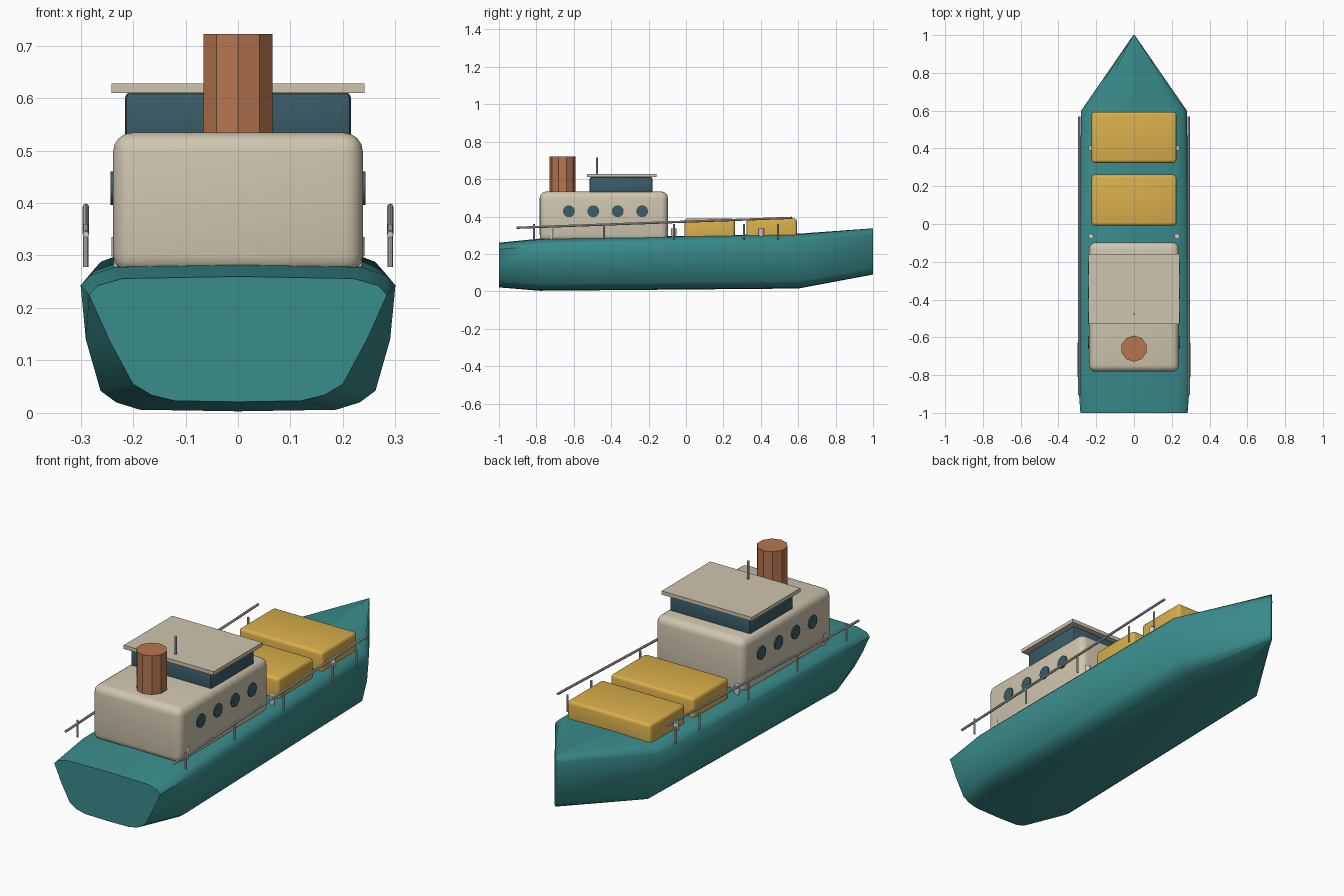
import bpy, bmesh, math
from mathutils import Vector

if "Cube" in bpy.data.objects:
    bpy.data.objects.remove(bpy.data.objects["Cube"])


def material(name, rgb):
    m = bpy.data.materials.new(name)
    m.diffuse_color = (*rgb, 1)
    m.use_nodes = True
    m.node_tree.nodes["Principled BSDF"].inputs["Base Color"].default_value = m.diffuse_color
    return m


TEAL = material("teal", (0.042, 0.262, 0.262))
CREAM = material("cream", (0.63, 0.56, 0.43))
BLUE = material("dark_blue", (0.042, 0.107, 0.136))
YELLOW = material("yellow", (0.70, 0.43, 0.07))
RUST = material("rust", (0.47, 0.18, 0.08))


def finish(name, bm, mat=None, smooth=None):
    bmesh.ops.recalc_face_normals(bm, faces=bm.faces)
    me = bpy.data.meshes.new(name)
    bm.to_mesh(me)
    bm.free()
    ob = bpy.data.objects.new(name, me)
    bpy.context.collection.objects.link(ob)
    if mat:
        me.materials.append(mat)
    if smooth:
        bpy.ops.object.select_all(action='DESELECT')
        ob.select_set(True)
        bpy.context.view_layer.objects.active = ob
        bpy.ops.object.shade_smooth_by_angle(angle=math.radians(smooth))
    return ob


def box(name, lo, hi, mat, bevel=0, segments=3):
    bm = bmesh.new()
    bmesh.ops.create_cube(bm, size=1)
    for v in bm.verts:
        v.co = [l + (c + 0.5) * (h - l) for c, l, h in zip(v.co, lo, hi)]
    if bevel:
        bmesh.ops.bevel(bm, geom=bm.edges[:], offset=bevel, segments=segments,
                        profile=0.5, affect='EDGES')
    return finish(name, bm, mat, 40 if bevel else None)


def rod(name, a, b, r, sides=8, mat=None, smooth=40):
    a, b = Vector(a), Vector(b)
    bm = bmesh.new()
    bmesh.ops.create_cone(bm, cap_ends=True, segments=sides, radius1=r, radius2=r,
                          depth=(b - a).length)
    d = b - a
    if d.x or d.y:
        bmesh.ops.transform(bm, matrix=d.to_track_quat('Z', 'Y').to_matrix().to_4x4(), verts=bm.verts)
    bmesh.ops.translate(bm, vec=(a + b) / 2, verts=bm.verts)
    return finish(name, bm, mat, smooth)


# Hull: half sections from keel to deck centre, lofted from stern to bow
transom = [(0, .021), (.12, .023), (.165, .034), (.2, .055), (.246, .14),
           (.284, .225), (.267, .243), (.22, .256), (0, .26)]
midship = [(0, .003), (.187, .006), (.232, .02), (.262, .042), (.29, .14),
           (.30, .243), (.28, .263), (.235, .278), (0, .282)]


def scaled(width, z0, z1):
    return [(x / .30 * width, z0 + (z - .003) / .279 * (z1 - z0)) for x, z in midship]


stations = [(-1, transom), (-.78, midship), (.6, scaled(.28, .015, .308)),
            (1, scaled(.004, .09, .337))]
bm = bmesh.new()
rings = []
for y, half in stations:
    full = half + [(-x, z) for x, z in half[-2:0:-1]]
    rings.append([bm.verts.new((x, y, z)) for x, z in full])
for r0, r1 in zip(rings, rings[1:]):
    n = len(r0)
    for i in range(n):
        j = (i + 1) % n
        bm.faces.new((r0[i], r0[j], r1[j], r1[i]))
bm.faces.new(rings[0])
bm.faces.new(rings[-1])
finish("hull", bm, TEAL, 50)

# Deckhouse, bridge and roof
box("deckhouse", (-.238, -.782, .265), (.238, -.097, .534), CREAM, .036, 4)
box("bridge", (-.215, -.515, .51), (.215, -.18, .611), BLUE, .01, 2)
box("bridge_roof", (-.241, -.53, .61), (.241, -.158, .628), CREAM)

# Funnel and mast
rod("funnel", (0, -.66, .5), (0, -.66, .722), .069, 10, RUST, None)
rod("mast", (0, -.476, .62), (0, -.476, .716), .005)

# Cargo hatches
for i, y in enumerate((-.008, .324)):
    box(f"cargo_hatch_{i}", (-.224, y, .26), (.224, y + .269, .389), YELLOW, .015)

# Portholes, bollards and rails on both sides
for s, side in ((-1, "left"), (1, "right")):
    for i in range(4):
        y = -.626 + .1305 * i
        rod(f"porthole_{side}_{i}", (s * .228, y, .428), (s * .243, y, .428), .032, 16, BLUE)
    for i, y in enumerate((-.72, -.065, .402)):
        rod(f"bollard_{side}_{i}", (s * .228, y, .26), (s * .228, y, .31), .010, 10)
        rod(f"bollard_cap_{side}_{i}", (s * .228, y, .298), (s * .228, y, .335), .014, 10)
    rod(f"rail_{side}", (s * .29, -.905, .34), (s * .29, .568, .393), .006)
    for i, y in enumerate((-.813, -.439, -.064, .31, .492)):
        rod(f"rail_post_{side}_{i}", (s * .29, y, .278), (s * .29, y, .36), .005)
